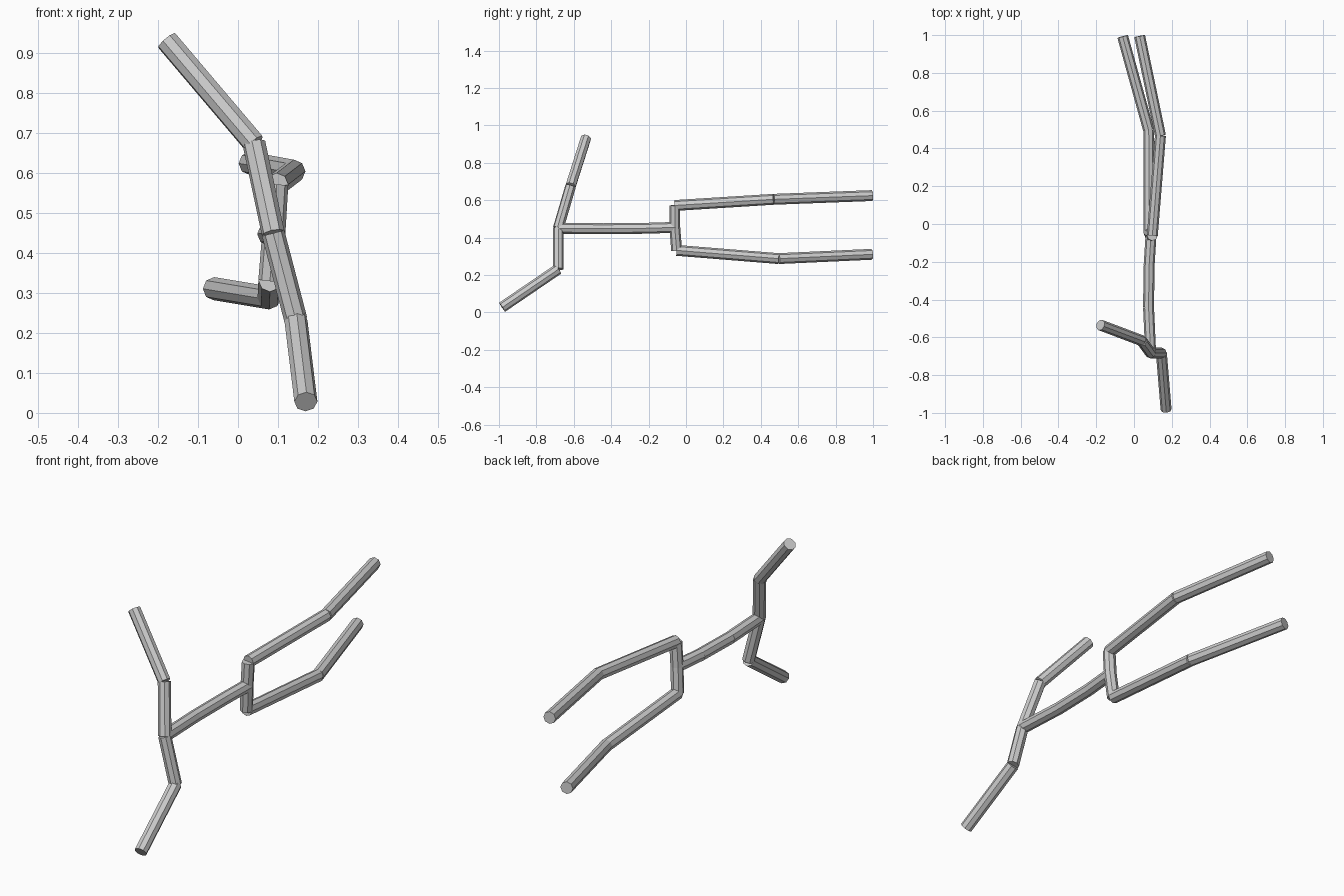
import bpy
from mathutils import Vector

if "Cube" in bpy.data.objects:
    bpy.data.objects.remove(bpy.data.objects["Cube"])

RADIUS = 0.029
SIDES = 8

# Joint positions of the stick figure
J = {
    "raised_hand": (-0.178, -0.535, 0.932),
    "raised_elbow": (0.04, -0.617, 0.675),
    "shoulder": (0.088, -0.683, 0.45),
    "low_elbow": (0.145, -0.683, 0.232),
    "low_hand": (0.17, -0.983, 0.028),
    "chest": (0.077, -0.44, 0.448),
    "waist": (0.08, -0.22, 0.45),
    "pelvis": (0.09, -0.06, 0.455),
    "upper_hip": (0.097, -0.06, 0.572),
    "upper_knee": (0.14, 0.468, 0.605),
    "upper_foot": (0.03, 0.995, 0.625),
    "lower_hip": (0.08, -0.05, 0.332),
    "lower_knee": (0.078, 0.495, 0.288),
    "lower_foot": (-0.06, 0.993, 0.311),
}

# Each limb is a faceted rod between two joints
RODS = [
    ("raised_forearm", "raised_elbow", "raised_hand"),
    ("raised_upper_arm", "shoulder", "raised_elbow"),
    ("low_upper_arm", "shoulder", "low_elbow"),
    ("low_forearm", "low_elbow", "low_hand"),
    ("upper_spine", "shoulder", "chest"),
    ("middle_spine", "chest", "waist"),
    ("lower_spine", "waist", "pelvis"),
    ("upper_pelvis", "pelvis", "upper_hip"),
    ("lower_pelvis", "pelvis", "lower_hip"),
    ("upper_thigh", "upper_hip", "upper_knee"),
    ("upper_shin", "upper_knee", "upper_foot"),
    ("lower_thigh", "lower_hip", "lower_knee"),
    ("lower_shin", "lower_knee", "lower_foot"),
]


def rod(name, start, end):
    a, b = Vector(J[start]), Vector(J[end])
    d = b - a
    bpy.ops.mesh.primitive_cylinder_add(
        vertices=SIDES, radius=RADIUS, depth=d.length, location=(a + b) / 2,
        rotation=d.to_track_quat('Z', 'Y').to_euler())
    bpy.context.object.name = name


for r in RODS:
    rod(*r)
